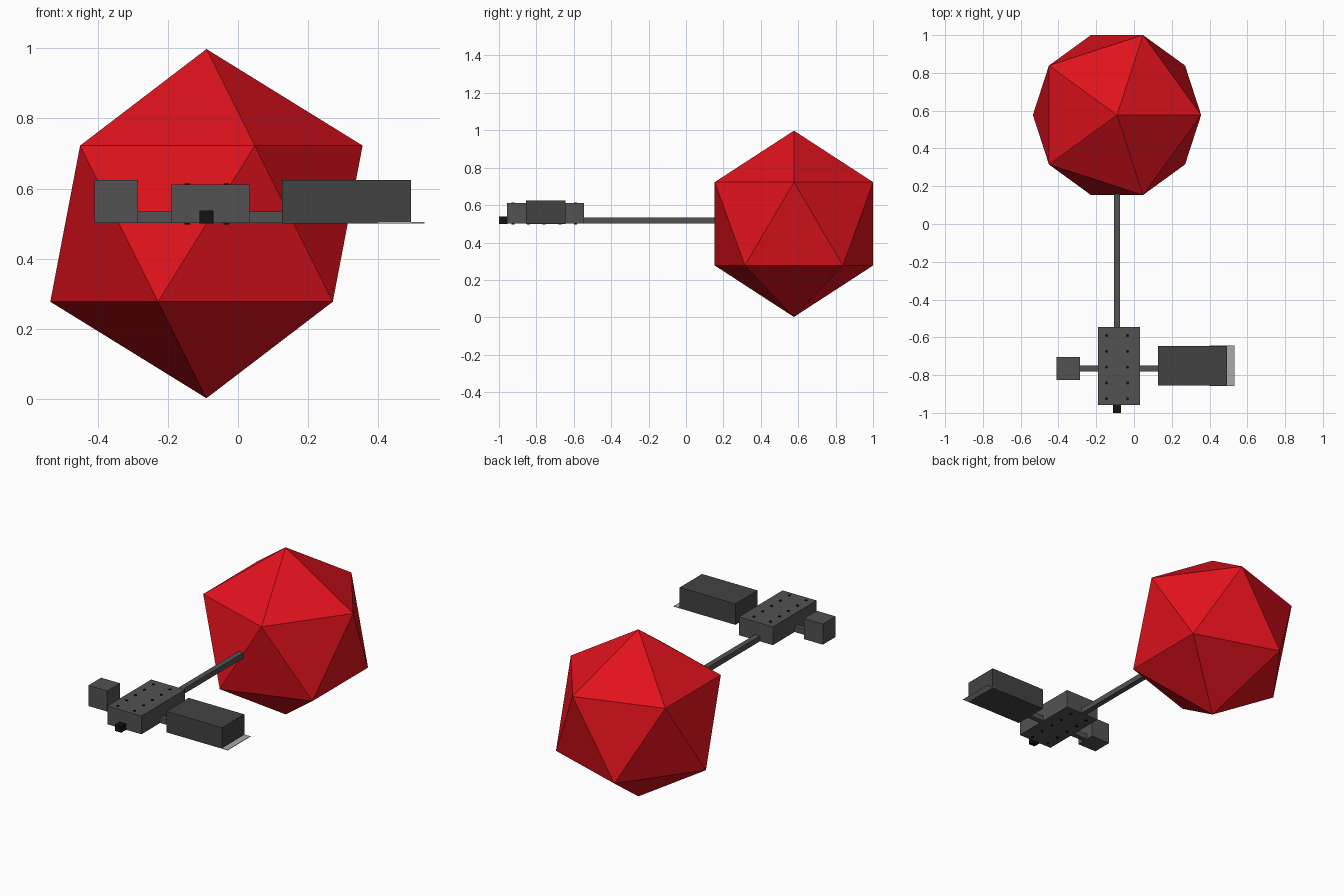
import bpy
import bmesh
from mathutils import Matrix

if "Cube" in bpy.data.objects:
    bpy.data.objects.remove(bpy.data.objects["Cube"])


def material(name, r, g, b):
    m = bpy.data.materials.new(name)
    m.diffuse_color = (r, g, b, 1)
    m.use_nodes = True
    m.node_tree.nodes["Principled BSDF"].inputs["Base Color"].default_value = m.diffuse_color
    return m


RED = material("red", 0.75, 0.006, 0.012)
GREY = material("dark_grey", 0.085, 0.085, 0.085)
CHARCOAL = material("charcoal", 0.055, 0.055, 0.055)
BLACK = material("black", 0.006, 0.006, 0.006)
PALE = material("pale_grey", 0.4, 0.4, 0.4)


def finish(name, bm, mat):
    me = bpy.data.meshes.new(name)
    bm.to_mesh(me)
    bm.free()
    me.materials.append(mat)
    ob = bpy.data.objects.new(name, me)
    bpy.context.collection.objects.link(ob)
    return ob


def box(name, x, y, z, mat):
    """Box from (min, max) ranges on each axis."""
    bm = bmesh.new()
    size = [b - a for a, b in (x, y, z)]
    mid = [(a + b) / 2 for a, b in (x, y, z)]
    bmesh.ops.create_cube(
        bm, size=1, matrix=Matrix.Translation(mid) @ Matrix.Diagonal((*size, 1)))
    return finish(name, bm, mat)


CX = -0.09      # axis of the body, boom and sphere
BASE = 0.502    # underside of the equipment

# Big low-poly sphere (icosahedron)
bm = bmesh.new()
bmesh.ops.create_icosphere(bm, subdivisions=1, radius=0.498,
                           matrix=Matrix.Translation((CX, 0.577, 0.5)))
finish("faceted_sphere", bm, RED)

# Main body, boom and front sensor
box("main_body", (-0.191, 0.033), (-0.957, -0.545), (BASE, 0.611), GREY)
box("boom", (CX - 0.016, CX + 0.016), (-0.55, 0.158), (BASE, 0.534), GREY)
box("front_sensor", (CX - 0.02, CX + 0.02), (-1.0, -0.955), (0.5, 0.538), BLACK)

# Side arms, counterweight box and long container
box("left_arm", (-0.29, -0.185), (-0.78, -0.75), (BASE, 0.534), GREY)
box("right_arm", (0.03, 0.13), (-0.78, -0.75), (BASE, 0.534), GREY)
box("small_box", (-0.409, -0.285), (-0.825, -0.705), (BASE, 0.625), GREY)
box("long_container", (0.126, 0.493), (-0.855, -0.645), (0.5, 0.625), CHARCOAL)

# Thin tray sticking out from under the container
box("tray", (0.4, 0.532), (-0.857, -0.643), (0.501, 0.504), PALE)

# Bolts through the body, poking out above and below
bm = bmesh.new()
for bx in (CX - 0.055, CX + 0.056):
    for row in range(5):
        at = Matrix.Translation((bx, -0.925 + row * 0.0835, 0.556))
        bmesh.ops.create_cone(bm, cap_ends=True, segments=12, radius1=0.008,
                              radius2=0.008, depth=0.117, matrix=at)
finish("bolts", bm, BLACK)
